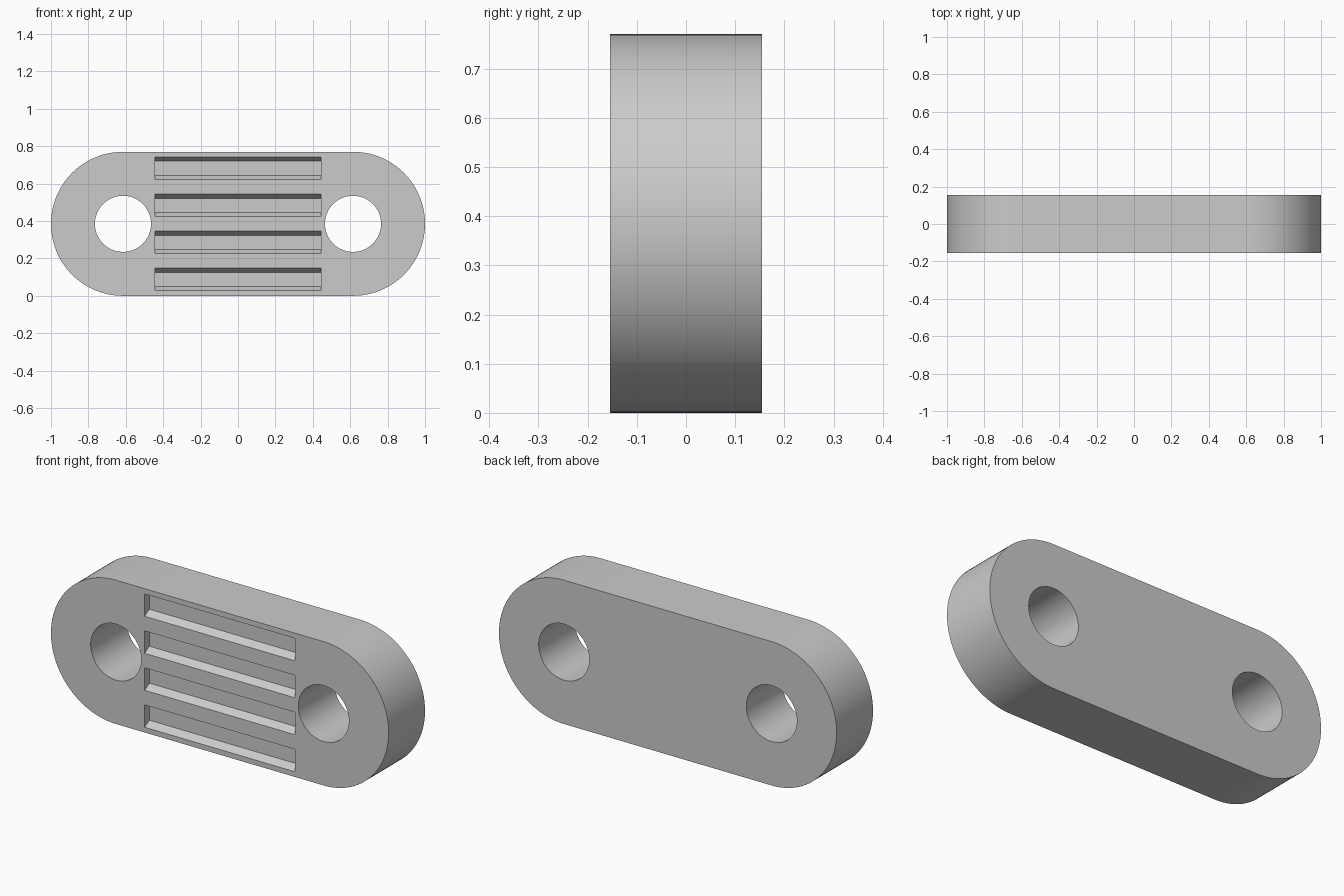
import bpy, bmesh, math

HALF_DEPTH = 0.154
RADIUS = 0.385
HOLE_X, HOLE_R = 0.615, 0.15
SLOT_HALF_LENGTH, SLOT_HALF_HEIGHT = 0.445, 0.06
SLOT_DEPTH, SLOT_TAPER, SLOT_PITCH = 0.04, 0.0225, 0.198

cube = bpy.data.objects.get("Cube")
if cube:
    bpy.data.objects.remove(cube, do_unlink=True)

grey = bpy.data.materials.new("plain grey")
grey.use_nodes = True
colour = (0.6, 0.6, 0.6, 1)
grey.diffuse_color = colour
grey.node_tree.nodes["Principled BSDF"].inputs["Base Color"].default_value = colour


def arc(cx, radius, start, end, steps):
    """Points on an arc in the XZ plane, centred at mid height."""
    angles = [start + (end - start) * i / steps for i in range(steps + 1)]
    return [(cx + radius * math.cos(a), RADIUS + radius * math.sin(a)) for a in angles]


def add_prism(bm, points, offset):
    """Closed prism from a 3D outline moved along an offset."""
    face = bm.faces.new([bm.verts.new(p) for p in points])
    moved = bmesh.ops.extrude_face_region(bm, geom=[face])["geom"]
    bmesh.ops.translate(bm, verts=[g for g in moved if isinstance(g, bmesh.types.BMVert)], vec=offset)


def make_object(name, bm):
    bmesh.ops.recalc_face_normals(bm, faces=bm.faces)
    mesh = bpy.data.meshes.new(name)
    bm.to_mesh(mesh)
    bm.free()
    mesh.materials.append(grey)
    obj = bpy.data.objects.new(name, mesh)
    bpy.context.collection.objects.link(obj)
    return obj


# Link body: rounded bar outline, extruded front to back
bm = bmesh.new()
quarter = math.pi / 2
outline = (arc(HOLE_X, RADIUS, -quarter, quarter, 48)
           + arc(-HOLE_X, RADIUS, quarter, 3 * quarter, 48))
add_prism(bm, [(x, -HALF_DEPTH, z) for x, z in outline], (0, 2 * HALF_DEPTH, 0))
body = make_object("link_plate", bm)

# Cutters: two through holes and four tapered front grooves
bm = bmesh.new()
for side in (-1, 1):
    ring = arc(side * HOLE_X, HOLE_R, 0, 2 * math.pi, 64)[:-1]
    add_prism(bm, [(x, -2 * HALF_DEPTH, z) for x, z in ring], (0, 4 * HALF_DEPTH, 0))
for i in range(4):
    mid = RADIUS + (i - 1.5) * SLOT_PITCH
    front, back = -HALF_DEPTH, SLOT_DEPTH - HALF_DEPTH
    inner = SLOT_HALF_HEIGHT - SLOT_TAPER
    lip = front - 0.02
    section = [(lip, -SLOT_HALF_HEIGHT), (front, -SLOT_HALF_HEIGHT), (back, -inner),
               (back, inner), (front, SLOT_HALF_HEIGHT), (lip, SLOT_HALF_HEIGHT)]
    add_prism(bm, [(-SLOT_HALF_LENGTH, y, mid + z) for y, z in section],
              (2 * SLOT_HALF_LENGTH, 0, 0))
cutter = make_object("hole_and_groove_cutter", bm)
cutter.hide_render = True

# Cut the body, then discard the cutter
cut = body.modifiers.new("cut", "BOOLEAN")
cut.operation = "DIFFERENCE"
cut.solver = "EXACT"
cut.object = cutter
bpy.ops.object.select_all(action="DESELECT")
body.select_set(True)
bpy.context.view_layer.objects.active = body
bpy.ops.object.modifier_apply(modifier=cut.name)
bpy.data.objects.remove(cutter, do_unlink=True)

# Smooth curved walls, crisp rims
bpy.ops.object.shade_smooth_by_angle(angle=math.radians(25))
